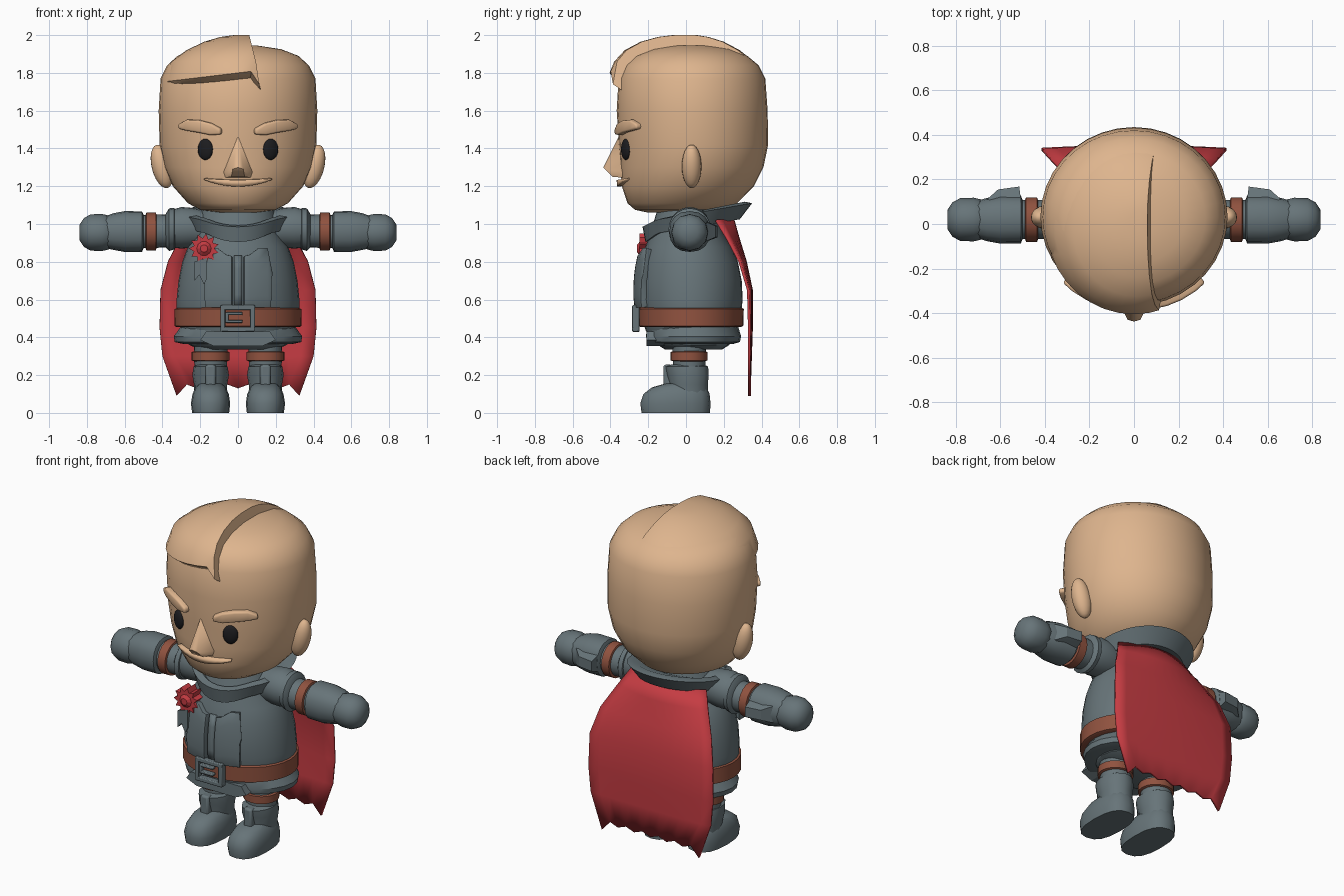
import bpy, bmesh, math
from mathutils import Matrix, Vector

if "Cube" in bpy.data.objects:
    bpy.data.objects.remove(bpy.data.objects["Cube"])


def material(name, rgb):
    m = bpy.data.materials.new(name)
    m.diffuse_color = (*rgb, 1)
    m.use_nodes = True
    m.node_tree.nodes["Principled BSDF"].inputs["Base Color"].default_value = m.diffuse_color
    return m


SKIN = material("skin", (0.73, 0.46, 0.27))
GREY = material("slate_grey", (0.135, 0.175, 0.19))
BROWN = material("leather_brown", (0.28, 0.085, 0.05))
RED = material("cape_red", (0.56, 0.045, 0.055))
BLACK = material("eye_black", (0.012, 0.012, 0.014))


def finish(name, bm, mat, mirror=False, thick=0, bevel=0, angle=40):
    bmesh.ops.recalc_face_normals(bm, faces=bm.faces)
    me = bpy.data.meshes.new(name)
    bm.to_mesh(me)
    bm.free()
    me.materials.append(mat)
    for p in me.polygons:
        p.use_smooth = True
    me.set_sharp_from_angle(angle=math.radians(angle))
    ob = bpy.data.objects.new(name, me)
    bpy.context.scene.collection.objects.link(ob)
    if mirror:
        ob.modifiers.new("mirror", 'MIRROR').use_mirror_merge = False
    if thick:
        s = ob.modifiers.new("solid", 'SOLIDIFY')
        s.thickness, s.offset = thick, 0
    if bevel:
        b = ob.modifiers.new("bevel", 'BEVEL')
        b.width, b.segments = bevel, 2
    return ob


def loft_bm(rings, n=32, p=2.0, along_x=False):
    """rings: (t, u centre, v centre, u radius, v radius), capped at both ends"""
    bm = bmesh.new()
    loops = []
    for t, cu, cv, ru, rv in rings:
        loop = []
        for i in range(n):
            c, s = math.cos(math.tau * i / n), math.sin(math.tau * i / n)
            u = cu + ru * math.copysign(abs(c) ** (2 / p), c)
            v = cv + rv * math.copysign(abs(s) ** (2 / p), s)
            loop.append(bm.verts.new((t, u, v) if along_x else (u, v, t)))
        loops.append(loop)
    for a, b in zip(loops, loops[1:]):
        for i in range(n):
            j = (i + 1) % n
            bm.faces.new((a[i], a[j], b[j], b[i]))
    bm.faces.new(loops[0])
    bm.faces.new(loops[-1])
    return bm


def body(rows, cx=0):
    """(z, half width, front y, back y) to loft rings"""
    return [(z, cx, (f + b) / 2, w, (b - f) / 2) for z, w, f, b in rows]


def front_y(rings, x, z):
    for a, b in zip(rings, rings[1:]):
        if a[0] <= z <= b[0]:
            k = (z - a[0]) / (b[0] - a[0])
            _, _, cv, ru, rv = [p + (q - p) * k for p, q in zip(a, b)]
            return cv - rv * math.sqrt(max(0, 1 - (x / ru) ** 2))
    return 0


def sheet_bm(grid):
    bm = bmesh.new()
    vs = [[bm.verts.new(c) for c in row] for row in grid]
    for a, b in zip(vs, vs[1:]):
        for i in range(len(a) - 1):
            bm.faces.new((a[i], a[i + 1], b[i + 1], b[i]))
    return bm


def wrapped(name, cols, rings, mat, thick, rows=1, **kw):
    """raised strip following a body front; cols: (x, top z, bottom z)"""
    grid = []
    for x, top, bot in cols:
        zs = [bot + (top - bot) * r / rows for r in range(rows + 1)]
        grid.append([(x, front_y(rings, x, z), z) for z in zs])
    return finish(name, sheet_bm(grid), mat, thick=thick, **kw)


def hull(name, pts, mat, **kw):
    bm = bmesh.new()
    vs = [bm.verts.new(p) for p in pts]
    bmesh.ops.convex_hull(bm, input=vs)
    return finish(name, bm, mat, **kw)


def boxes(name, items, mat, **kw):
    bm = bmesh.new()
    for loc, size in items:
        bmesh.ops.create_cube(bm, size=1, matrix=Matrix.Translation(loc) @ Matrix.Diagonal((*size, 1)))
    return finish(name, bm, mat, **kw)


def ball(name, loc, size, rot, mat):
    bm = bmesh.new()
    m = Matrix.Translation(loc) @ rot @ Matrix.Diagonal((*size, 1))
    bmesh.ops.create_uvsphere(bm, u_segments=20, v_segments=12, radius=1, matrix=m)
    return finish(name, bm, mat, mirror=True)


def prism(name, pts, y0, y1, mat):
    bm = bmesh.new()
    a, b = [[bm.verts.new((x, y, z)) for x, z in pts] for y in (y0, y1)]
    bm.faces.new(a)
    bm.faces.new(b)
    for i in range(len(a)):
        j = (i + 1) % len(a)
        bm.faces.new((a[i], a[j], b[j], b[i]))
    return finish(name, bm, mat, angle=20)


# head
HEAD = body([(1.06, .10, -.20, .08), (1.075, .20, -.27, .18), (1.11, .265, -.31, .27),
             (1.2, .345, -.34, .36), (1.3, .39, -.347, .41), (1.42, .415, -.355, .435),
             (1.6, .42, -.367, .432), (1.77, .41, -.357, .42), (1.84, .375, -.325, .385),
             (1.89, .32, -.27, .325), (1.925, .23, -.18, .24), (1.945, .10, -.07, .12)])
finish("head", loft_bm(HEAD, 36), SKIN, angle=60)

# swept hair with a parting, fringe overhanging the forehead
hair = body([(1.74, .38, -.335, .39), (1.79, .395, -.405, .405), (1.86, .355, -.38, .36),
             (1.92, .285, -.325, .285), (1.965, .20, -.24, .20), (1.99, .12, -.15, .12),
             (2.0, .05, -.07, .06)])
hair = [(z, max(0, z - 1.86) * .2, cv, ru, rv) for z, _, cv, ru, rv in hair]
bm = loft_bm(hair, 36)
bmesh.ops.bisect_plane(bm, geom=bm.verts[:] + bm.edges[:] + bm.faces[:], clear_outer=True,
                       plane_co=(.085, 0, 1.9), plane_no=(1, 0, .25))
bmesh.ops.holes_fill(bm, edges=[e for e in bm.edges if e.is_boundary], sides=0)
for v in bm.verts:
    if v.co.z < 1.8 and v.co.y < 0:
        v.co.z += -.05 if v.co.x > .085 else .12 * v.co.x + .01
finish("swept_hair", bm, SKIN, angle=45)

# face
turn = Matrix.Rotation(math.radians(24), 4, 'Z')
ball("eyes", (.173, front_y(HEAD, .173, 1.395) - .002, 1.395), (.043, .02, .056), turn, BLACK)
ball("ears", (.402, .03, 1.305), (.055, .052, .118), Matrix.Rotation(math.radians(14), 4, 'Y'), SKIN)
wrapped("eyebrows", [(.085, 1.505, 1.475), (.14, 1.535, 1.472), (.2, 1.55, 1.485),
                     (.26, 1.553, 1.495), (.30, 1.53, 1.505)], HEAD, SKIN, .06, mirror=True, bevel=.01)
hull("nose", [(0, -.35, 1.475), (-.08, -.33, 1.275), (.08, -.33, 1.275), (-.07, -.33, 1.245),
              (.07, -.33, 1.245), (-.028, -.43, 1.29), (.028, -.43, 1.29), (0, -.438, 1.3),
              (-.035, -.39, 1.25), (.035, -.39, 1.25)], SKIN, angle=50)
lip = [(i / 5 * .17, 1.235 + .008 * (i / 5) ** 2, 1.2 + .037 * (i / 5) ** 2) for i in range(-5, 6)]
wrapped("smiling_lip", lip, HEAD, SKIN, .05)

# tunic and hips
TORSO = body([(.40, .28, -.2, .26), (.5, .325, -.235, .29), (.6, .325, -.25, .30), (.7, .315, -.25, .295),
              (.8, .295, -.237, .275), (.88, .265, -.215, .24), (.95, .22, -.19, .2), (1.08, .19, -.15, .17)])
finish("tunic", loft_bm(TORSO), GREY)
finish("hips", loft_bm(body([(.335, .20, -.11, .19), (.36, .26, -.15, .23), (.41, .28, -.18, .25)]), 20), GREY)
bm = loft_bm(body([(.365, .29, -.16, .25), (.375, .335, -.205, .285), (.405, .34, -.212, .292),
                   (.46, .30, -.205, .275)]), 24)
finish("tunic_hem", bm, GREY, angle=30)
prism("hem_tabs", [(-.17, .43), (-.2, .385), (-.13, .355), (.13, .355), (.2, .385), (.17, .43)], -.21, -.1, GREY)

# front coat panels with pointed tops, and the middle placket
wrapped("coat_panels", [(.03, .825, .56), (.055, .83, .56), (.10, .865, .56), (.145, .865, .56),
                        (.165, .73, .56)], TORSO, GREY, .06, rows=5, mirror=True, bevel=.006)
wrapped("placket", [(-.02, .83, .56), (.02, .83, .56)], TORSO, GREY, .03, rows=4)

# belt and buckle
finish("belt", loft_bm(body([(.455, .325, -.24, .29), (.46, .337, -.252, .303), (.55, .335, -.256, .306),
                             (.557, .32, -.245, .295)])), BROWN)
boxes("buckle", [((-.08, -.265, .5), (.025, .04, .14)), ((.077, -.265, .5), (.025, .04, .14)),
                 ((0, -.265, .558), (.18, .04, .025)), ((0, -.265, .442), (.18, .04, .025)),
                 ((-.02, -.265, .525), (.09, .03, .016)), ((-.02, -.265, .485), (.09, .03, .016)),
                 ((-.058, -.265, .505), (.016, .03, .055))], GREY, bevel=.005)

# raised collar, low in front with a V and high behind
bm = bmesh.new()
rim = []
N = 40
for i in range(N + 1):
    c, s = math.cos(math.tau * i / N), math.sin(math.tau * i / N)
    t = (1 + s) / 2
    dip = .10 * max(0, -s - .75)
    zt, zb = 1.01 + .10 * t - dip, .95 + .085 * t - 1.4 * dip
    rim.append([(r * c, y + r * s, z) for r, y, z in
                ((.20, .03, zb), (.25, .035, zb - .01), (.29, .06, zt), (.25, .06, zt + .008), (.17, .02, zb + .03))])
bm = sheet_bm([row + row[:1] for row in rim])
bmesh.ops.remove_doubles(bm, verts=bm.verts, dist=1e-5)
finish("collar", bm, GREY)


# arms along x
def arm(name, rows, mat, n=20, p=2.0):
    rings = [(x, .02, z, r, r) for x, z, r in rows]
    return finish(name, loft_bm(rings, n, p, True), mat, mirror=True)


arm("shoulders", [(.12, .97, .09), (.24, .98, .105), (.3, .98, .11), (.35, .975, .10)], GREY)
arm("shoulder_cuffs", [(.33, .97, .09), (.338, .975, .11), (.365, .97, .113), (.385, .965, .085)], GREY)
arm("upper_arms", [(.3, .965, .088), (.52, .96, .088)], GREY)
arm("arm_bands", [(.43, .96, .085), (.435, .96, .1), (.485, .96, .1), (.49, .96, .085)], BROWN)
arm("gauntlets", [(.5, .96, .088), (.508, .96, .107), (.6, .96, .108), (.66, .96, .097), (.7, .957, .085)], GREY, 16, 2.3)
arm("hands", [(.66, .955, .07), (.685, .955, .09), (.72, .955, .098), (.78, .955, .096),
              (.815, .955, .077), (.838, .955, .042)], GREY, 12)
hull("gauntlet_fins", [(x, y, .96 + s * h) for s in (-1, 1) for x, y, h in
                       ((.505, .09, .06), (.515, .168, .03), (.61, .155, .03), (.66, .11, .05))], GREY, mirror=True, angle=25)


# legs and boots
def leg(name, rows, mat, n=20, p=2.0):
    return finish(name, loft_bm(body(rows, .145), n, p), mat, mirror=True)


leg("trouser_legs", [(.2, .085, -.065, .1), (.4, .09, -.075, .11)], GREY)
leg("leg_bands", [(.272, .085, -.06, .1), (.278, .1, -.083, .113), (.322, .1, -.083, .113), (.328, .085, -.06, .1)], BROWN)
leg("boot_shafts", [(.09, .085, -.09, .12), (.15, .088, -.09, .118), (.2, .097, -.105, .123),
                    (.245, .09, -.115, .12), (.255, .075, -.08, .1)], GREY, 14)
leg("boot_feet", [(0, .098, -.235, .127), (.05, .104, -.242, .13), (.1, .096, -.225, .125),
                  (.135, .08, -.18, .11), (.155, .06, -.11, .09)], GREY, 16, 2.5)
boxes("boot_tongues", [((.145, -.095, .19), (.055, .05, .13))], GREY, mirror=True, bevel=.012)

# red cape with a ragged hem
rows = [(1.02, .25, .25, .16), (.93, .30, .275, .215), (.8, .37, .315, .285), (.65, .41, .347, .33),
        (.45, .415, .347, .335), (.3, .40, .342, .335), (.12, .325, .336, .336)]
grid = []
for k, (z, w, yc, ye) in enumerate(rows):
    line = []
    for i in range(-6, 7):
        f = i / 6
        hem = (-.03 if abs(i) == 6 else .03 if i % 2 else .01) if k == len(rows) - 1 else 0
        line.append((w * f, yc + (ye - yc) * f * f, z + hem))
    grid.append(line)
finish("cape", sheet_bm(grid), RED, thick=.014)

# chest rosette with ribbon tail
cx, cz = -.18, .87
star = [(cx + r * math.cos(i * math.tau / 22), cz + r * math.sin(i * math.tau / 22))
        for i in range(22) for r in [.08 if i % 2 else .055]]
prism("rosette", star, -.245, -.17, RED)
hull("rosette_centre", [(cx + r * math.cos(i * math.tau / 10), y, cz + r * math.sin(i * math.tau / 10))
                        for i in range(10) for r, y in ((.045, -.24), (.02, -.26))], RED, angle=20)
prism("ribbon_tail", [(-.23, .80), (-.23, .70), (-.205, .73), (-.18, .68), (-.165, .71), (-.165, .82)],
      -.25, -.18, GREY)
